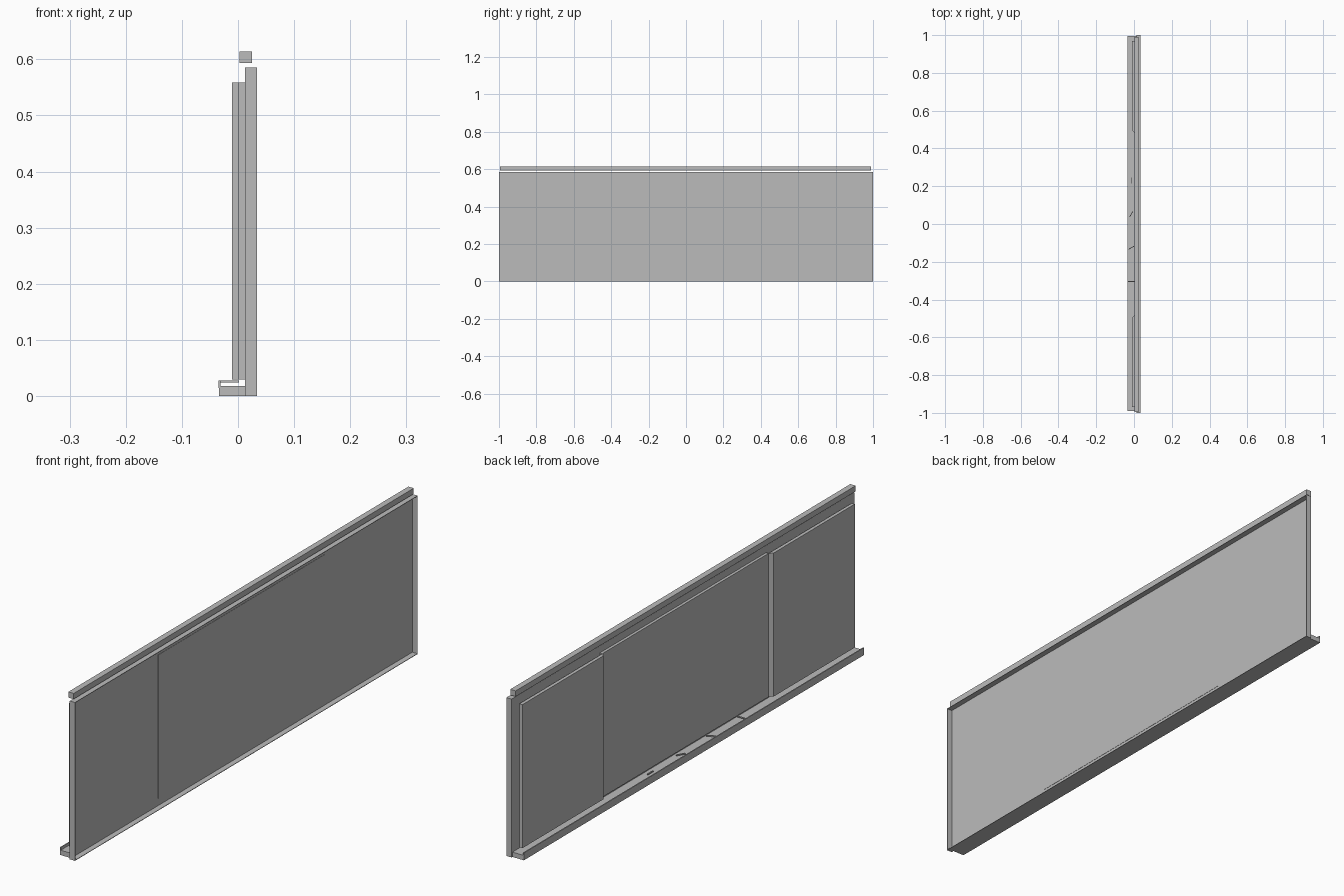
import bpy, bmesh, math
from mathutils import Matrix

if "Cube" in bpy.data.objects:
    bpy.data.objects.remove(bpy.data.objects["Cube"])

grey = bpy.data.materials.new("plain_grey")
grey.diffuse_color = (0.5, 0.5, 0.5, 1)
grey.use_nodes = True
grey.node_tree.nodes["Principled BSDF"].inputs["Base Color"].default_value = grey.diffuse_color


def finish(name, bm):
    bmesh.ops.recalc_face_normals(bm, faces=bm.faces)
    me = bpy.data.meshes.new(name)
    bm.to_mesh(me)
    bm.free()
    me.materials.append(grey)
    ob = bpy.data.objects.new(name, me)
    bpy.context.collection.objects.link(ob)
    return ob


def box(name, x, y, z, turn=0):
    """Box from (min, max) pairs, turned about its own vertical axis."""
    bm = bmesh.new()
    size = [b - a for a, b in (x, y, z)]
    mid = [(a + b) / 2 for a, b in (x, y, z)]
    m = (Matrix.Translation(mid) @ Matrix.Rotation(turn, 4, 'Z')
         @ Matrix.Diagonal((*size, 1)))
    bmesh.ops.create_cube(bm, size=1, matrix=m)
    return finish(name, bm)


def prism(name, pts, to3d, depth):
    """Extrude a flat outline along a depth vector."""
    bm = bmesh.new()
    f = bm.faces.new([bm.verts.new(to3d(*p)) for p in pts])
    ext = bmesh.ops.extrude_face_region(bm, geom=[f])
    vs = [v for v in ext["geom"] if isinstance(v, bmesh.types.BMVert)]
    bmesh.ops.translate(bm, vec=depth, verts=vs)
    return finish(name, bm)


# Shallow open casing: back sheet plus a thin rim on four sides
X0, X1, H, T = 0.0125, 0.034, 0.585, 0.002
box("back_sheet", (X0, X0 + 0.001), (-1, 1), (0, H))
box("rim_bottom", (X0, X1), (-1, 1), (0, T))
box("rim_top", (X0, X1), (-1, 1), (H - T, H))
for side, name in ((-1, "rim_near"), (1, "rim_far")):
    a, b = sorted((side * 1, side * (1 - T)))
    box(name, (X0, X1), (a, b), (T, H - T))

# Centre board, just showing through the back sheet
box("centre_board", (0.002, X0 + 0.002), (-0.485, 0.485), (0.029, 0.559))

# Side boards with slanted inner edges
for side, name in ((-1, "side_board_near"), (1, "side_board_far")):
    outline = [(-0.0105, 0.97), (0.002, 0.97), (0.002, 0.484), (-0.0105, 0.497)]
    prism(name, outline, lambda x, y, s=side: (x, s * y, 0.029), (0, 0, 0.53))

# Pen tray with raised lip
tray = [(X0, 0), (-0.034, 0), (-0.034, 0.013), (-0.035, 0.016), (-0.035, 0.028),
        (-0.031, 0.028), (-0.031, 0.018), (X0, 0.018)]
prism("pen_tray", tray, lambda x, z: (x, -0.99, z), (0, 1.985, 0))

# Four small pens, each turned a little further
for i in range(4):
    y = 0.23 - 0.178 * i
    box(f"pen_{i + 1}", (-0.031, 0.002), (y - 0.002, y + 0.002), (0.024, 0.028),
        math.radians(90 - 30 * i))

# Top rail
box("top_rail", (0.003, 0.025), (-0.995, 0.99), (0.593, 0.614))
